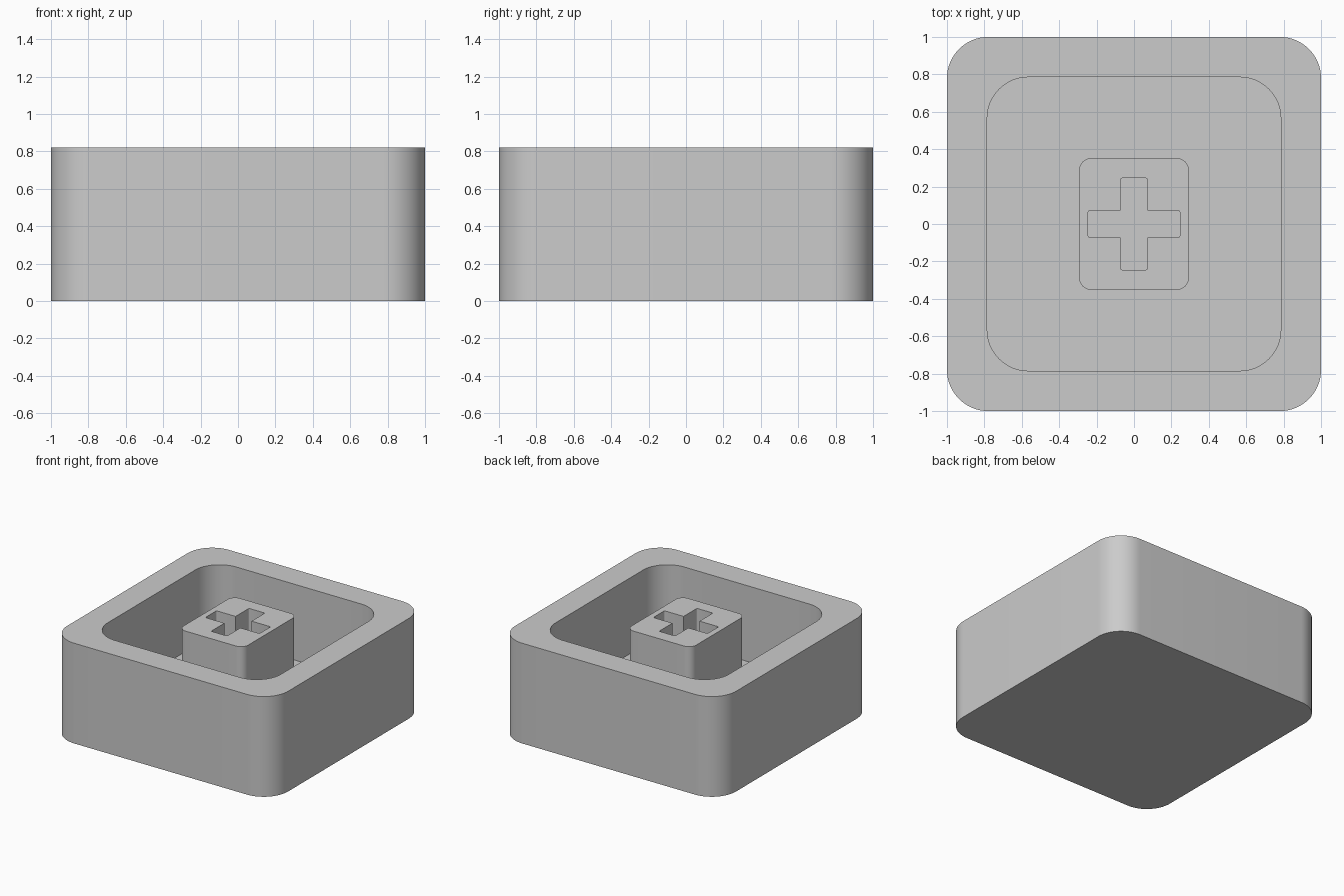
import bpy
import bmesh
import math

cube = bpy.data.objects.get("Cube")
if cube:
    bpy.data.objects.remove(cube, do_unlink=True)

GREY = (0.6, 0.6, 0.6, 1.0)
HEIGHT = 0.82
FLOOR = 0.2

plastic = bpy.data.materials.new("light grey plastic")
plastic.diffuse_color = GREY
plastic.use_nodes = True
for node in plastic.node_tree.nodes:
    if node.type == "BSDF_PRINCIPLED":
        node.inputs["Base Color"].default_value = GREY


def rounded_prism(name, half_x, half_y, radius, bottom, top, steps=16):
    """Upright prism with a rounded rectangle as its outline."""
    bm = bmesh.new()
    outline = []
    for corner, (sx, sy) in enumerate([(1, 1), (-1, 1), (-1, -1), (1, -1)]):
        for i in range(steps + 1):
            angle = (corner + i / steps) * math.pi / 2
            x = sx * (half_x - radius) + radius * math.cos(angle)
            y = sy * (half_y - radius) + radius * math.sin(angle)
            outline.append(bm.verts.new((x, y, bottom)))
    base = bm.faces.new(outline)
    lifted = bmesh.ops.extrude_face_region(bm, geom=[base], use_keep_orig=True)
    verts = [v for v in lifted["geom"] if isinstance(v, bmesh.types.BMVert)]
    bmesh.ops.translate(bm, verts=verts, vec=(0, 0, top - bottom))
    bmesh.ops.recalc_face_normals(bm, faces=bm.faces)
    mesh = bpy.data.meshes.new(name)
    bm.to_mesh(mesh)
    bm.free()
    mesh.materials.append(plastic)
    obj = bpy.data.objects.new(name, mesh)
    bpy.context.collection.objects.link(obj)
    return obj


def activate(obj):
    bpy.ops.object.select_all(action="DESELECT")
    obj.select_set(True)
    bpy.context.view_layer.objects.active = obj


def cut(obj, cutter):
    """Subtract the cutter from the object, then discard the cutter."""
    cutter.hide_render = True
    mod = obj.modifiers.new("cut", "BOOLEAN")
    mod.operation = "DIFFERENCE"
    mod.solver = "EXACT"
    mod.object = cutter
    activate(obj)
    bpy.ops.object.modifier_apply(modifier=mod.name)
    bpy.data.objects.remove(cutter, do_unlink=True)


# Outer shell: thick walls around an open cavity
shell = rounded_prism("shell", 1, 1, 0.22, 0, HEIGHT)
cut(shell, rounded_prism("cavity", 0.785, 0.785, 0.22, FLOOR, HEIGHT + 0.1))

# Central stem with a cross-shaped socket
stem = rounded_prism("stem", 0.293, 0.352, 0.065, FLOOR - 0.02, HEIGHT)
for half_x, half_y in [(0.245, 0.072), (0.072, 0.245)]:
    cut(stem, rounded_prism("socket_arm", half_x, half_y, 0.01,
                            FLOOR + 0.005, HEIGHT + 0.1, steps=3))

# Smooth rounded corners, sharp rims
for part in (shell, stem):
    activate(part)
    bpy.ops.object.shade_smooth_by_angle(angle=math.radians(35))
